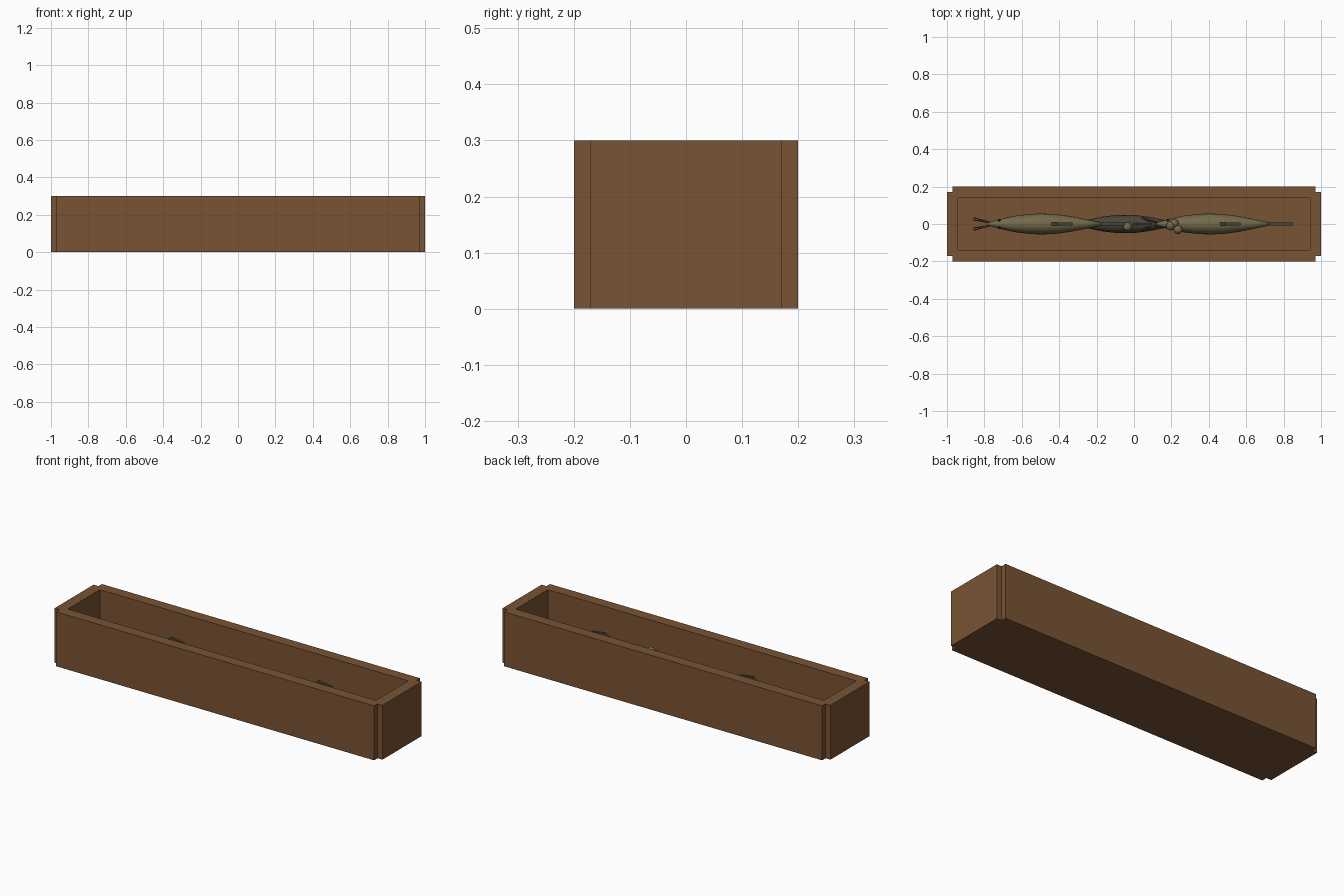
import bpy, bmesh, math
from mathutils import Vector, Matrix

if "Cube" in bpy.data.objects:
    bpy.data.objects.remove(bpy.data.objects["Cube"])


def material(name, rgb):
    m = bpy.data.materials.new(name)
    m.diffuse_color = (*rgb, 1)
    m.use_nodes = True
    m.node_tree.nodes["Principled BSDF"].inputs["Base Color"].default_value = m.diffuse_color
    return m


WOOD = material("brown wood", (0.19, 0.087, 0.035))
SKIN = material("olive fish skin", (0.17, 0.145, 0.07))
FIN = material("dark olive fin", (0.07, 0.06, 0.04))
EYE = material("black eye", (0.01, 0.01, 0.01))


def finish(name, bm, mat, smooth=False):
    bmesh.ops.recalc_face_normals(bm, faces=bm.faces[:])
    me = bpy.data.meshes.new(name)
    bm.to_mesh(me)
    bm.free()
    me.materials.append(mat)
    for p in me.polygons:
        p.use_smooth = smooth
    ob = bpy.data.objects.new(name, me)
    bpy.context.collection.objects.link(ob)
    return ob


def box(name, lo, hi, mat):
    lo, hi = Vector(lo), Vector(hi)
    bm = bmesh.new()
    bmesh.ops.create_cube(bm, size=1, matrix=Matrix.Translation((lo + hi) / 2)
                          @ Matrix.Diagonal((*(hi - lo), 1)))
    return finish(name, bm, mat)


def ball(name, c, r, mat):
    bm = bmesh.new()
    bmesh.ops.create_uvsphere(bm, u_segments=14, v_segments=8, radius=r,
                              matrix=Matrix.Translation(c))
    return finish(name, bm, mat, True)


def plate(name, pts, y, t, mat):
    """Flat fin: an x-z outline given a thickness along y."""
    bm = bmesh.new()
    f = bm.faces.new([bm.verts.new((x, y - t / 2, z)) for x, z in pts])
    ext = bmesh.ops.extrude_face_region(bm, geom=[f])["geom"]
    bmesh.ops.translate(bm, vec=(0, t, 0),
                        verts=[v for v in ext if isinstance(v, bmesh.types.BMVert)])
    return finish(name, bm, mat)


def rod(name, a, b, r, mat):
    a, b = Vector(a), Vector(b)
    bm = bmesh.new()
    rot = (b - a).to_track_quat('Z', 'Y').to_matrix().to_4x4()
    bmesh.ops.create_cone(bm, cap_ends=True, segments=6, radius1=r, radius2=r * 0.6,
                          depth=(b - a).length,
                          matrix=Matrix.Translation((a + b) / 2) @ rot)
    return finish(name, bm, mat)


# Crate: long boards, end boards and floor
for s, n in ((-1, "front"), (1, "back")):
    ys = sorted((s * 0.14, s * 0.2))
    box(n + "_board", (-0.97, ys[0], 0), (0.97, ys[1], 0.3), WOOD)
for s, n in ((-1, "left"), (1, "right")):
    xs = sorted((s * 0.94, s * 1.0))
    box(n + "_end_board", (xs[0], -0.17, 0), (xs[1], 0.17, 0.3), WOOD)
box("crate_floor", (-0.94, -0.14, 0), (0.94, 0.14, 0.05), WOOD)

# Body profile: distance from nose, half width
PROFILE = [(0, 0.008), (0.03, 0.016), (0.08, 0.030), (0.15, 0.045), (0.22, 0.053),
           (0.28, 0.056), (0.36, 0.053), (0.44, 0.042), (0.52, 0.026), (0.61, 0.007)]


def fish(tag, x0, z0, k, skin):
    bm = bmesh.new()
    n = 14
    rings = []
    for d, w in PROFILE:
        rings.append([bm.verts.new((x0 + k * d, k * w * math.cos(2 * math.pi * i / n),
                                    z0 + k * w * 1.1 * math.sin(2 * math.pi * i / n)))
                      for i in range(n)])
    for a, b in zip(rings, rings[1:]):
        for i in range(n):
            j = (i + 1) % n
            bm.faces.new((a[i], a[j], b[j], b[i]))
    bm.faces.new(rings[0])
    bm.faces.new(rings[-1])
    finish(tag + "_body", bm, skin, True)

    def P(pts):
        return [(x0 + k * x, z0 + k * z) for x, z in pts]
    # Tail and dorsal fins
    plate(tag + "_tail_fin", P([(0.58, 0), (0.73, 0.05), (0.70, 0), (0.73, -0.05)]),
          0, 0.014 * k, FIN)
    plate(tag + "_dorsal_fin", P([(0.325, 0.045), (0.37, 0.085), (0.45, 0.075), (0.45, 0.03)]),
          0, 0.014 * k, FIN)
    # Mirrored eyes and whiskers
    for s, side in ((-1, "right"), (1, "left")):
        ball(f"{tag}_{side}_eye", (x0 + k * 0.06, s * k * 0.02, z0 + k * 0.018), 0.007 * k, EYE)
        for end, up in ((0.034, 0.0), (0.022, -0.012)):
            rod(f"{tag}_{side}_whisker", (x0 + k * 0.015, s * k * 0.007, z0),
                (x0 - k * 0.08, s * k * end, z0 + k * up), 0.005 * k, FIN)


fish("left_fish", -0.78, 0.15, 1, SKIN)
fish("right_fish", 0.12, 0.15, 1, SKIN)
fish("middle_fish", -0.30, 0.105, 0.88, FIN)

# Small round pieces lying on the fish
for i, c in enumerate([(-0.035, -0.015, 0.165), (0.195, -0.01, 0.19),
                       (0.215, 0.003, 0.185), (0.235, -0.03, 0.19)]):
    ball(f"round_piece_{i + 1}", c, 0.024, SKIN)
